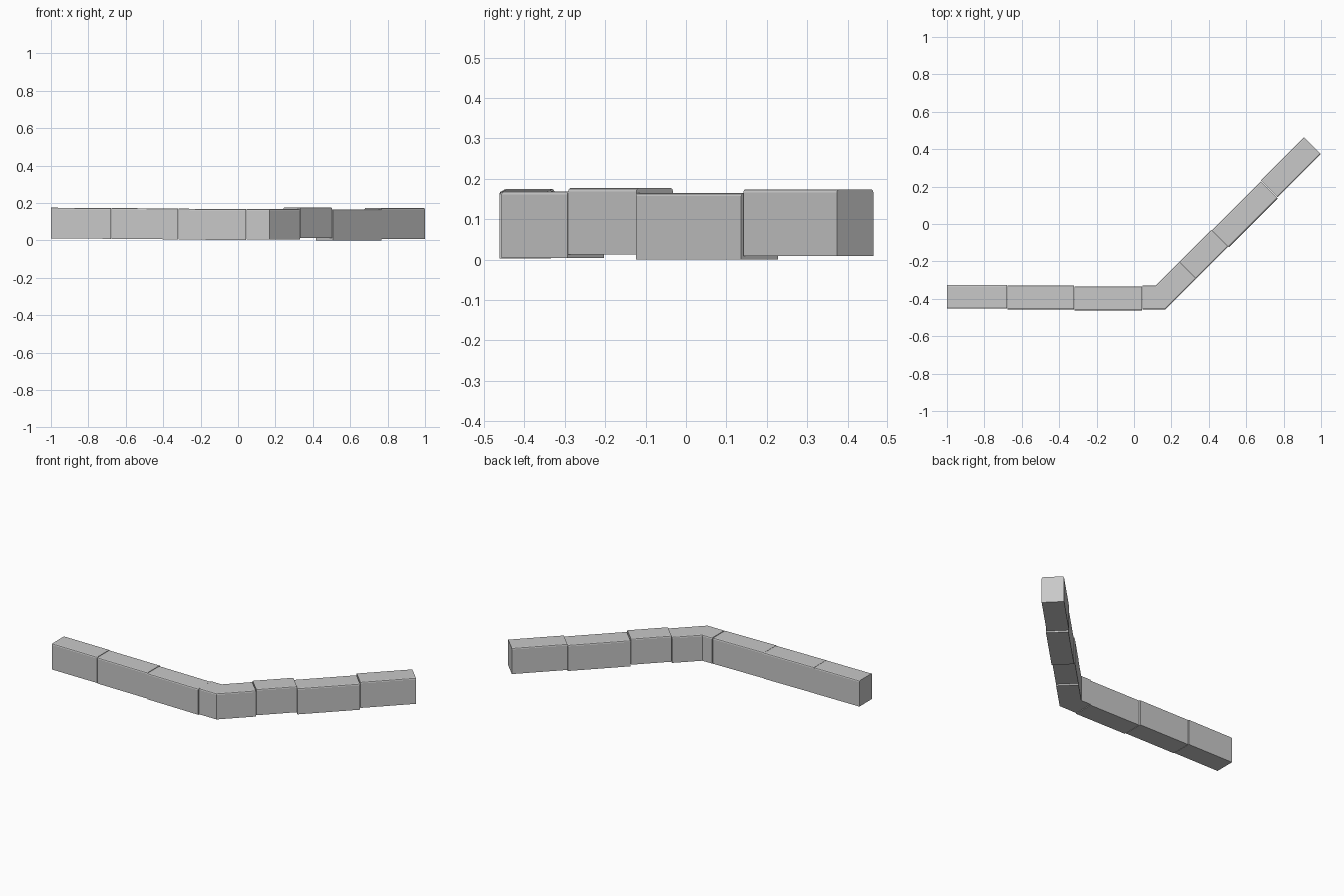
import bpy
import bmesh
from mathutils import Vector

cube = bpy.data.objects.get("Cube")
if cube:
    bpy.data.objects.remove(cube, do_unlink=True)

concrete = bpy.data.materials.new("concrete grey")
concrete.use_nodes = True
GREY = (0.58, 0.58, 0.58, 1)
concrete.diffuse_color = GREY
concrete.node_tree.nodes["Principled BSDF"].inputs["Base Color"].default_value = GREY

HALF, HEIGHT, ROUND = 0.064, 0.165, 0.008

# Cross-section: square block with softened top edges
right_side = [(HALF, 0), (HALF, HEIGHT - ROUND),
              (HALF - ROUND * 0.3, HEIGHT - ROUND * 0.3), (HALF - ROUND, HEIGHT)]
section = right_side + [(-x, z) for x, z in reversed(right_side)]


def kerb(name, path):
    """Sweep the section along a path, mitring any bend."""
    pts = [Vector(p) for p in path]
    dirs = [(b - a).to_2d().normalized() for a, b in zip(pts, pts[1:])]
    bm = bmesh.new()
    rings = []
    for i, p in enumerate(pts):
        before, after = dirs[max(i - 1, 0)], dirs[min(i, len(dirs) - 1)]
        along = (before + after).normalized()
        side = Vector((along.y, -along.x, 0)) / along.dot(after)
        rings.append([bm.verts.new(p + side * x + Vector((0, 0, z))) for x, z in section])
    for a, b in zip(rings, rings[1:]):
        for j in range(len(section)):
            k = (j + 1) % len(section)
            bm.faces.new((a[j], a[k], b[k], b[j]))
    bm.faces.new(rings[0])
    bm.faces.new(rings[-1])
    bmesh.ops.recalc_face_normals(bm, faces=bm.faces)
    mesh = bpy.data.meshes.new(name)
    bm.to_mesh(mesh)
    bm.free()
    mesh.materials.append(concrete)
    obj = bpy.data.objects.new(name, mesh)
    bpy.context.collection.objects.link(obj)


def diagonal(u, z, offset=0.535):
    """Point on the 45 degree run: u is x + y, offset is x - y."""
    return ((u + offset) / 2, (u - offset) / 2, z)


# Straight run
kerb("straight_kerb_outer", [(-1, -0.389, 0.010), (-0.68, -0.389, 0.009)])
kerb("straight_kerb_middle", [(-0.677, -0.392, 0.008), (-0.322, -0.392, 0.006)])
kerb("straight_kerb_inner", [(-0.319, -0.398, 0.005), (0.042, -0.398, 0.002)])

# Bent corner block
kerb("corner_kerb", [(0.045, -0.393, 0.004), (0.1415, -0.393, 0.004), diagonal(0.038, 0.004)])

# Diagonal run
kerb("diagonal_kerb_short", [diagonal(0.042, 0.012), diagonal(0.380, 0.012)])
kerb("diagonal_kerb_middle", [diagonal(0.384, 0, 0.541), diagonal(0.905, 0, 0.541)])
kerb("diagonal_kerb_outer", [diagonal(0.909, 0.009), diagonal(1.372, 0.009)])
